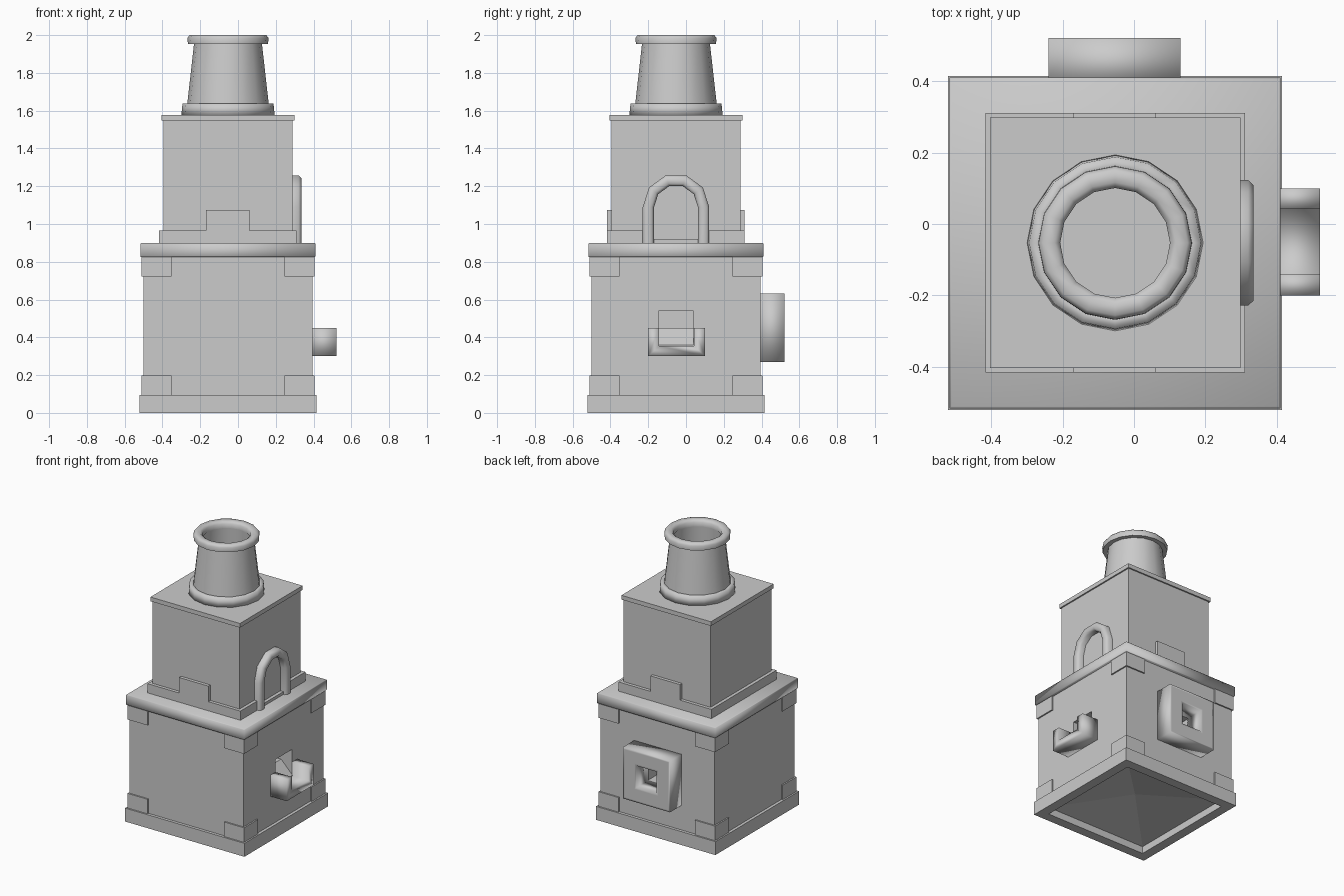
import bpy, bmesh, math
from mathutils import Vector

if "Cube" in bpy.data.objects:
    bpy.data.objects.remove(bpy.data.objects["Cube"])

CX = CY = -0.053  # axis of the tower


def finish(name, bm, smooth=0):
    bmesh.ops.recalc_face_normals(bm, faces=bm.faces)
    me = bpy.data.meshes.new(name)
    bm.to_mesh(me)
    bm.free()
    ob = bpy.data.objects.new(name, me)
    bpy.context.collection.objects.link(ob)
    bpy.ops.object.select_all(action='DESELECT')
    ob.select_set(True)
    bpy.context.view_layer.objects.active = ob
    if smooth:
        bpy.ops.object.shade_smooth_by_angle(angle=math.radians(smooth))
    return ob


def box(name, x, y, z):
    bm = bmesh.new()
    bmesh.ops.create_cube(bm, size=1)
    for v in bm.verts:
        v.co = Vector([(r[0] + r[1]) / 2 + c * (r[1] - r[0])
                       for c, r in zip(v.co, (x, y, z))])
    return finish(name, bm)


def loft(name, rings, closed=False, smooth=0):
    """Skin a list of point rings; cap the ends or join last to first."""
    bm = bmesh.new()
    loops = [[bm.verts.new(p) for p in r] for r in rings]
    n = len(loops[0])
    pairs = list(zip(loops, loops[1:])) + ([(loops[-1], loops[0])] if closed else [])
    for a, b in pairs:
        for i in range(n):
            j = (i + 1) % n
            bm.faces.new((a[i], a[j], b[j], b[i]))
    if not closed:
        bm.faces.new(loops[0])
        bm.faces.new(loops[-1])
    return finish(name, bm, smooth)


def turned(name, profile, n=16, closed=False, smooth=0):
    """Revolve (radius, z) points; n=4 gives square mouldings by half width."""
    k, turn = (math.sqrt(2), math.pi / 4) if n == 4 else (1, 0)
    rings = [[(CX + r * k * math.cos(turn + 2 * math.pi * i / n),
               CY + r * k * math.sin(turn + 2 * math.pi * i / n), z)
              for i in range(n)] for r, z in profile]
    return loft(name, rings, closed, smooth)


def cut(ob, x, y, z):
    c = box("cutter", x, y, z)
    m = ob.modifiers.new("cut", 'BOOLEAN')
    m.operation, m.object, m.solver = 'DIFFERENCE', c, 'EXACT'
    bpy.context.view_layer.objects.active = ob
    bpy.ops.object.modifier_apply(modifier="cut")
    bpy.data.objects.remove(c)


# Lower tower: base frame, body with a shallow hollow underside, top ledge
turned("base_frame", [(0.40, 0), (0.468, 0), (0.468, 0.095), (0.40, 0.095)], 4, True)
body = turned("lower_body", [(0.005, 0.12), (0.402, 0.05), (0.447, 0.05),
                             (0.447, 0.84)], 4)
cut(body, (0.28, 0.5), (-0.145, 0.04), (0.36, 0.54))
cut(body, (-0.135, 0.025), (0.28, 0.5), (0.375, 0.525))
turned("ledge", [(0.461, 0.825), (0.464, 0.83), (0.464, 0.895), (0.459, 0.90)], 4,
       smooth=100)

# Corner blocks, top and bottom
for sx in (-1, 1):
    for sy in (-1, 1):
        xs = sorted((CX + sx * 0.30, CX + sx * 0.457))
        ys = sorted((CY + sy * 0.30, CY + sy * 0.457))
        for z in ((0.09, 0.198), (0.722, 0.83)):
            box("corner_block", xs, ys, z)

# Right side tray, U-shaped section, with a sloped chute behind it
tray = [(-0.20, 0.30), (0.10, 0.30), (0.10, 0.45), (0.042, 0.45),
        (0.042, 0.355), (-0.142, 0.355), (-0.142, 0.45), (-0.20, 0.45)]
loft("tray", [[(x, y, z) for y, z in tray] for x in (0.385, 0.522)], smooth=100)
loft("chute", [[(0.40, y, 0.35), (0.40, y, 0.36), (0.31, y, 0.45), (0.27, y, 0.45),
                (0.27, y, 0.35)] for y in (-0.145, 0.04)])

# Square vent frame on the back
vent = [(0.185, 0.385), (0.185, 0.522), (0.172, 0.522), (0.093, 0.522),
        (0.08, 0.522), (0.08, 0.385)]
loft("vent_frame", [[(-0.055 + sx * h, y, 0.45 + sz * h * 0.98) for h, y in vent]
                    for sx, sz in ((-1, -1), (1, -1), (1, 1), (-1, 1))],
     closed=True, smooth=100)

# Upper tower and its cap
turned("upper_body", [(0.341, 0.89), (0.341, 1.555)], 4)
turned("cap", [(0.351, 1.548), (0.351, 1.578)], 4)

# Plinth strips: raised tabs front and back, gap for the doorway on the right
lo, hi = CX - 0.364, CX + 0.364
strip = [(lo, 0.89), (hi, 0.89), (hi, 0.965), (0.06, 0.965), (0.06, 1.075),
         (-0.17, 1.075), (-0.17, 0.965), (lo, 0.965)]
for s, name in ((-1, "front_plinth"), (1, "back_plinth")):
    loft(name, [[(x, CY + s * d, z) for x, z in strip] for d in (0.335, 0.364)])
box("left_plinth", (lo, lo + 0.03), (lo, hi), (0.89, 0.965))
box("right_plinth_front", (hi - 0.03, hi), (lo, -0.20), (0.89, 0.965))
box("right_plinth_rear", (hi - 0.03, hi), (0.09, hi), (0.89, 0.965))
box("door_sill", (hi - 0.03, hi), (-0.2, 0.1), (0.89, 0.92))

# Arched door surround swept from a rounded section
section = [(0.116, 0.28), (0.116, 0.32), (0.130, 0.335), (0.162, 0.335),
           (0.176, 0.32), (0.176, 0.28)]
path = [(0, 0.90)] + [(math.pi * i / 5, 1.09) for i in range(6)] + [(math.pi, 0.90)]
loft("door_arch", [[(x, CY + r * math.cos(a), z + r * math.sin(a)) for r, x in section]
                   for a, z in path], smooth=65)

# Chimney: foot ring, tapered hollow pipe, rounded lip
turned("chimney_foot", [(0.20, 1.57), (0.247, 1.575), (0.241, 1.638), (0.20, 1.638)],
       closed=True, smooth=100)
turned("chimney_pipe", [(0.222, 1.58), (0.178, 1.97), (0.158, 1.97), (0.18, 1.575)],
       closed=True, smooth=40)
turned("chimney_lip", [(0.154, 1.955), (0.212, 1.953), (0.215, 1.985), (0.203, 2.0),
                       (0.17, 2.0), (0.154, 1.985)], closed=True, smooth=65)
